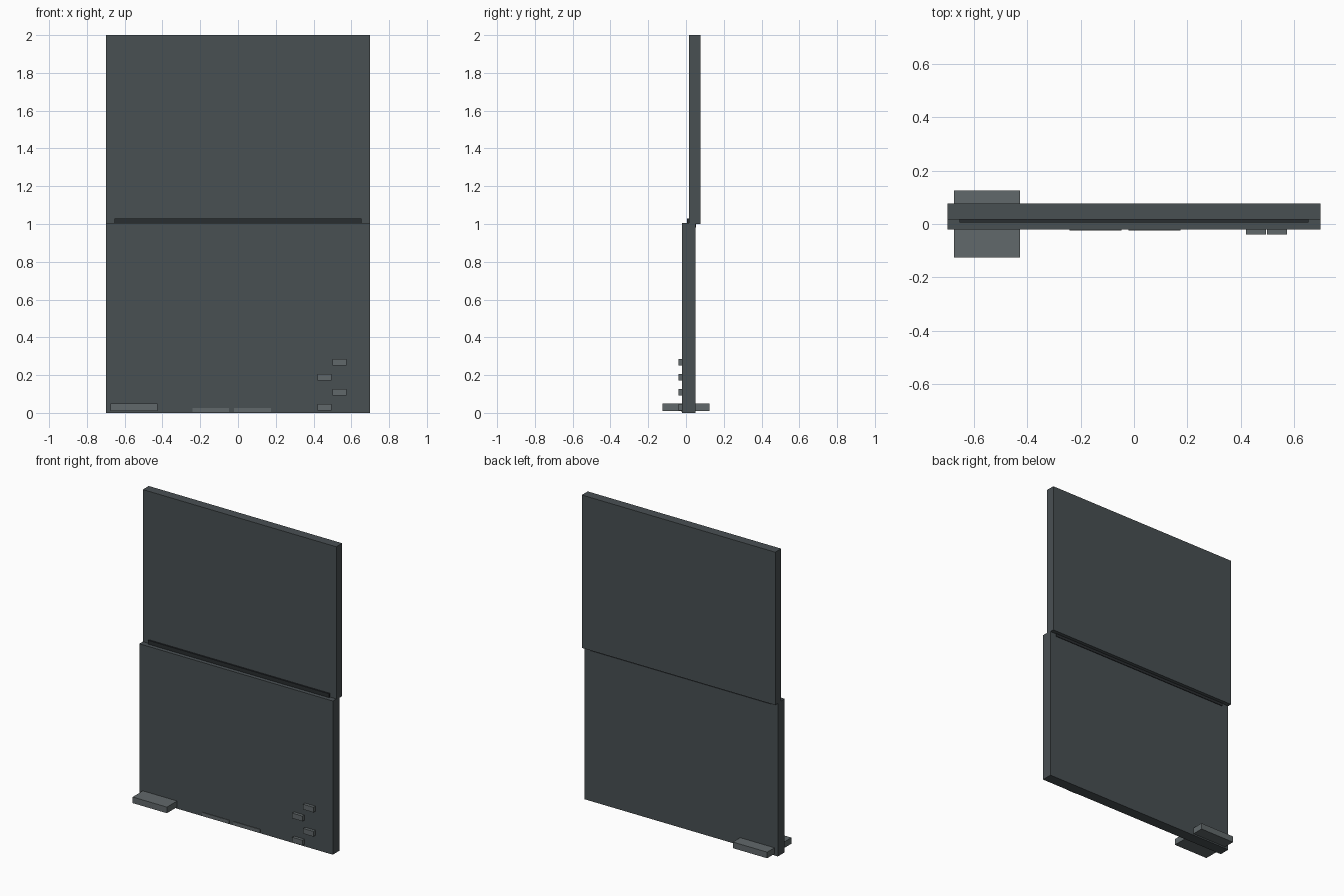
import bpy

if "Cube" in bpy.data.objects:
    bpy.data.objects.remove(bpy.data.objects["Cube"])


def material(name, r, g, b):
    mat = bpy.data.materials.new(name)
    mat.diffuse_color = (r, g, b, 1)
    mat.use_nodes = True
    mat.node_tree.nodes["Principled BSDF"].inputs["Base Color"].default_value = mat.diffuse_color
    return mat


panel_grey = material("panel_grey", 0.066, 0.080, 0.086)
strip_dark = material("strip_dark", 0.022, 0.026, 0.029)
trim_grey = material("trim_grey", 0.12, 0.14, 0.145)


def box(name, x, y, z, mat):
    """Box from (min, max) ranges on each axis."""
    bpy.ops.mesh.primitive_cube_add(size=1, location=[(a + b) / 2 for a, b in (x, y, z)])
    ob = bpy.context.object
    ob.name = name
    ob.scale = [b - a for a, b in (x, y, z)]
    bpy.ops.object.transform_apply(location=False, rotation=False, scale=True)
    ob.data.materials.append(mat)
    return ob


# Two stacked, offset panels
box("lower_panel", (-0.70, 0.70), (-0.02, 0.05), (0.0, 1.005), panel_grey)
box("upper_panel", (-0.70, 0.70), (0.016, 0.077), (1.0, 2.0), panel_grey)

# Seal strip running along the joint
box("joint_strip", (-0.655, 0.655), (0.006, 0.054), (0.982, 1.03), strip_dark)

# Foot passing through the lower panel
box("foot", (-0.675, -0.427), (-0.125, 0.125), (0.01, 0.05), trim_grey)

# Thin plates along the bottom edge
for i, x in enumerate((-0.242, -0.02)):
    box(f"edge_plate_{i + 1}", (x, x + 0.195), (-0.024, 0.0), (0.004, 0.026), trim_grey)

# Staggered small blocks on the front
for i in range(4):
    x = 0.42 + 0.079 * (i % 2)
    z = 0.013 + 0.079 * i
    box(f"front_block_{i + 1}", (x, x + 0.075), (-0.04, -0.01), (z, z + 0.034), trim_grey)
